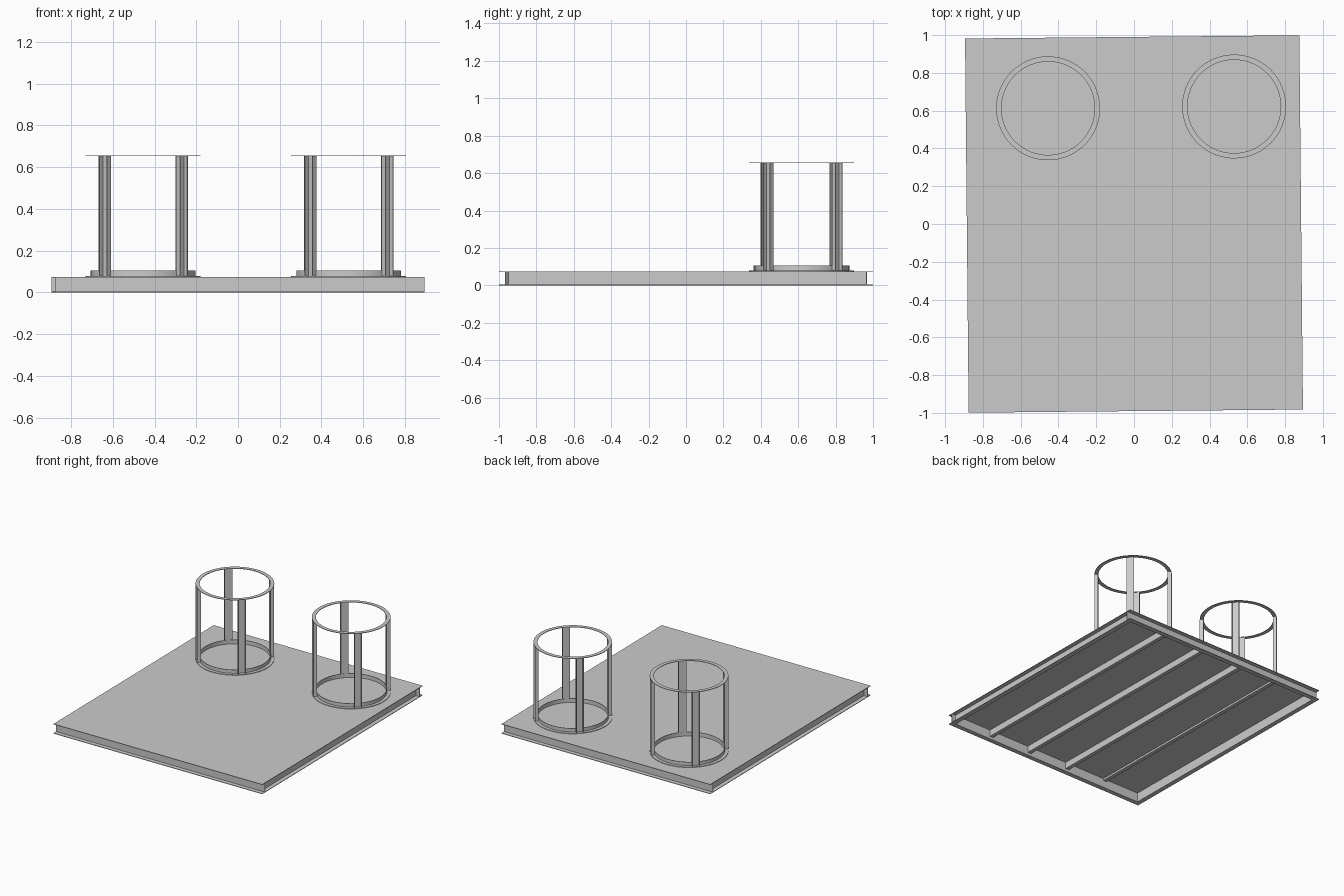
import bpy, bmesh, math
from mathutils import Matrix, Vector

if "Cube" in bpy.data.objects:
    bpy.data.objects.remove(bpy.data.objects["Cube"])

YAW = math.radians(0.55)      # whole platform sits slightly turned
HX, HY, H = 0.885, 0.9905, 0.075
T, FL = 0.004, 0.032          # plate thickness, flange width


def finish(name, bm):
    bmesh.ops.recalc_face_normals(bm, faces=bm.faces)
    me = bpy.data.meshes.new(name)
    bm.to_mesh(me)
    bm.free()
    ob = bpy.data.objects.new(name, me)
    ob.rotation_euler.z = YAW
    bpy.context.collection.objects.link(ob)
    return ob


def boxes(name, items, place=Matrix()):
    """Boxes given as (x0, x1, y0, y1, z0, z1), joined in one object."""
    bm = bmesh.new()
    for x0, x1, y0, y1, z0, z1 in items:
        m = place @ Matrix.Translation(((x0 + x1) / 2, (y0 + y1) / 2, (z0 + z1) / 2))
        bmesh.ops.create_cube(bm, size=1, matrix=m @ Matrix.Diagonal((x1 - x0, y1 - y0, z1 - z0, 1)))
    return finish(name, bm)


def ring(name, cx, cy, r0, r1, z0, z1, n=64):
    """Rectangular profile swept round a vertical axis."""
    bm = bmesh.new()
    rows = []
    for i in range(n):
        a = 2 * math.pi * i / n
        rows.append([bm.verts.new((cx + r * math.cos(a), cy + r * math.sin(a), z))
                     for r, z in ((r0, z0), (r1, z0), (r1, z1), (r0, z1))])
    for i in range(n):
        p, q = rows[i], rows[(i + 1) % n]
        for k in range(4):
            bm.faces.new((p[k], q[k], q[(k + 1) % 4], p[(k + 1) % 4]))
    ob = finish(name, bm)
    bpy.context.view_layer.objects.active = ob
    ob.select_set(True)
    bpy.ops.object.shade_smooth_by_angle(angle=math.radians(30))
    ob.select_set(False)


# Deck plate
boxes("deck_plate", [(-HX, HX, -HY, HY, H - T, H)])

# Perimeter channels, open to the outside
for s, nm in ((-1, "front"), (1, "back")):
    a, b, c = s * HY, s * (HY - FL), s * (HY - FL - T)
    boxes(nm + "_channel", [(-HX, HX, min(b, c), max(b, c), 0, H - T),
                            (-HX, HX, min(a, b), max(a, b), 0, T)])
E = HY - FL - T
for s, nm in ((-1, "left"), (1, "right")):
    a, b, c = s * HX, s * (HX - FL), s * (HX - FL - T)
    boxes(nm + "_channel", [(min(b, c), max(b, c), -E, E, 0, H - T),
                            (min(a, b), max(a, b), -E, E, 0, T)])

# Joists under the deck, the last one shallow
for i, (x, d) in enumerate(((0.53, 0.05), (0.177, 0.05), (-0.177, 0.05), (-0.53, 0.015))):
    boxes(f"joist_{i + 1}", [(x - T, x, -E, E, H - T - d, H - T),
                             (x - 0.03, x - T, -E, E, H - T - d, H - d)])

# Two round cages: flat rings, low band and four channel posts
TOP = 0.657
for side, cx in (("left", -0.449), ("right", 0.536)):
    cy = 0.617
    ring(side + "_cage_top_ring", cx, cy, 0.247, 0.275, TOP - T, TOP)
    ring(side + "_cage_base_ring", cx, cy, 0.247, 0.275, H, H + T)
    ring(side + "_cage_band", cx, cy, 0.247, 0.251, H + T, 0.106)
    for k in range(4):
        m = Matrix.Translation((cx, cy, 0)) @ Matrix.Rotation(math.radians(45 + 90 * k), 4, 'Z')
        z0, z1, w = H + T, TOP - T, 0.027
        boxes(f"{side}_cage_post_{k + 1}", [(0.248, 0.252, -w, w, z0, z1),
                                            (0.252, 0.274, -w, -w + T, z0, z1),
                                            (0.252, 0.274, w - T, w, z0, z1)], m)
